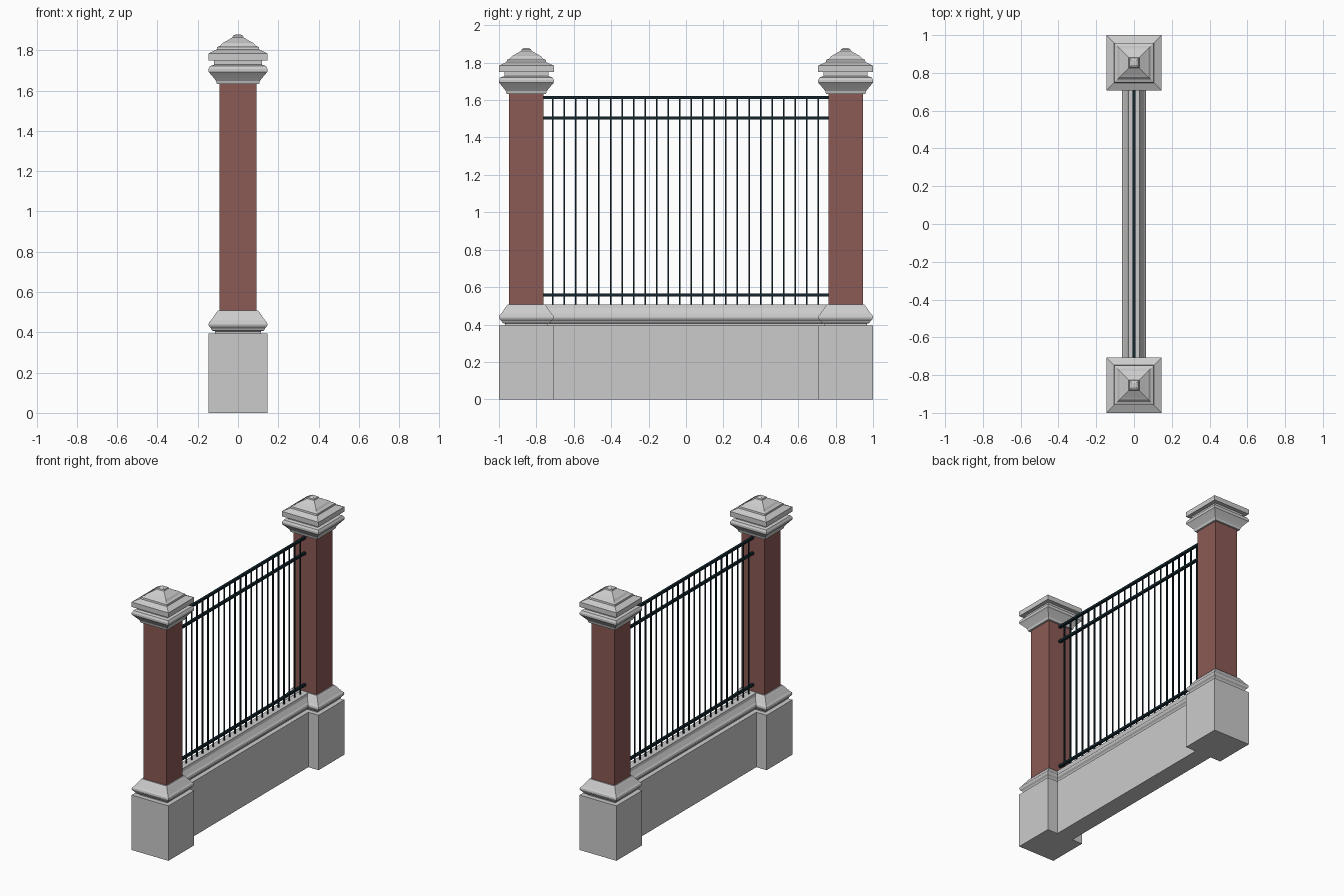
import bpy, bmesh

if "Cube" in bpy.data.objects:
    bpy.data.objects.remove(bpy.data.objects["Cube"])

def material(name, rgb):
    m = bpy.data.materials.new(name)
    m.diffuse_color = (*rgb, 1)
    m.use_nodes = True
    m.node_tree.nodes["Principled BSDF"].inputs["Base Color"].default_value = m.diffuse_color
    return m

BRICK = material("brick_red", (0.26, 0.10, 0.09))
IRON = material("dark_iron", (0.006, 0.018, 0.025))

def add_object(name, bm, mat=None):
    bmesh.ops.recalc_face_normals(bm, faces=bm.faces)
    me = bpy.data.meshes.new(name)
    bm.to_mesh(me)
    bm.free()
    ob = bpy.data.objects.new(name, me)
    bpy.context.collection.objects.link(ob)
    if mat:
        me.materials.append(mat)
    return ob

def loft(name, profile, y=0, half_len=None, inset=0, mat=None):
    """Stack rectangles (half width, z); half_len fixes the y half size."""
    bm = bmesh.new()
    rings = []
    for h, z in profile:
        hx, hy = h - inset, half_len or h
        rings.append([bm.verts.new((sx * hx, y + sy * hy, z))
                      for sx, sy in ((-1, -1), (1, -1), (1, 1), (-1, 1))])
    for a, b in zip(rings, rings[1:]):
        for i in range(4):
            j = (i + 1) % 4
            bm.faces.new((a[i], a[j], b[j], b[i]))
    bm.faces.new(rings[0][::-1])
    bm.faces.new(rings[-1])
    return add_object(name, bm, mat)

POST_Y = 0.8535
BLOCK = [(0.1465, 0), (0.1465, 0.395)]
BASE = [(0.113, 0.395), (0.113, 0.405), (0.128, 0.408), (0.134, 0.42),
        (0.143, 0.428), (0.1465, 0.438), (0.144, 0.449), (0.135, 0.458),
        (0.108, 0.497), (0.100, 0.507)]
SHAFT = [(0.092, 0.50), (0.092, 1.64)]
COLLAR = [(0.105, 1.632), (0.109, 1.648), (0.120, 1.662), (0.135, 1.680),
          (0.1465, 1.693), (0.1465, 1.708), (0.138, 1.722), (0.118, 1.728),
          (0.118, 1.749)]
CAP = [(0.1465, 1.749), (0.1465, 1.784), (0.106, 1.803), (0.104, 1.815),
       (0.088, 1.822), (0.076, 1.836), (0.066, 1.841), (0.028, 1.863),
       (0.025, 1.871), (0.012, 1.879)]

# Two masonry posts
for side, y in (("front", -POST_Y), ("back", POST_Y)):
    loft(side + "_post_block", BLOCK, y)
    loft(side + "_post_base_moulding", BASE, y)
    loft(side + "_post_shaft", SHAFT, y, mat=BRICK)
    loft(side + "_post_collar", COLLAR, y)
    loft(side + "_post_cap", CAP, y)

# Low wall with its matching moulding
loft("low_wall", BLOCK, half_len=0.71, inset=0.082)
WALL_TOP = BASE[:-2] + [(0.116, 0.488), (0.112, 0.507)]
loft("wall_moulding", WALL_TOP, half_len=0.76, inset=0.082)

# Horizontal rails
for name, z in (("bottom", 0.557), ("middle", 1.504), ("top", 1.615)):
    loft(name + "_rail", [(0.009, z - 0.008), (0.009, z + 0.008)],
         half_len=0.765, mat=IRON)

# Vertical bars, repeated along the panel
bar = loft("fence_bars", [(0.004, 0.50), (0.004, 1.61)], y=-0.712, mat=IRON)
arr = bar.modifiers.new("repeat", 'ARRAY')
arr.count = 24
arr.use_relative_offset = False
arr.use_constant_offset = True
arr.constant_offset_displace = (0, 0.0617, 0)
